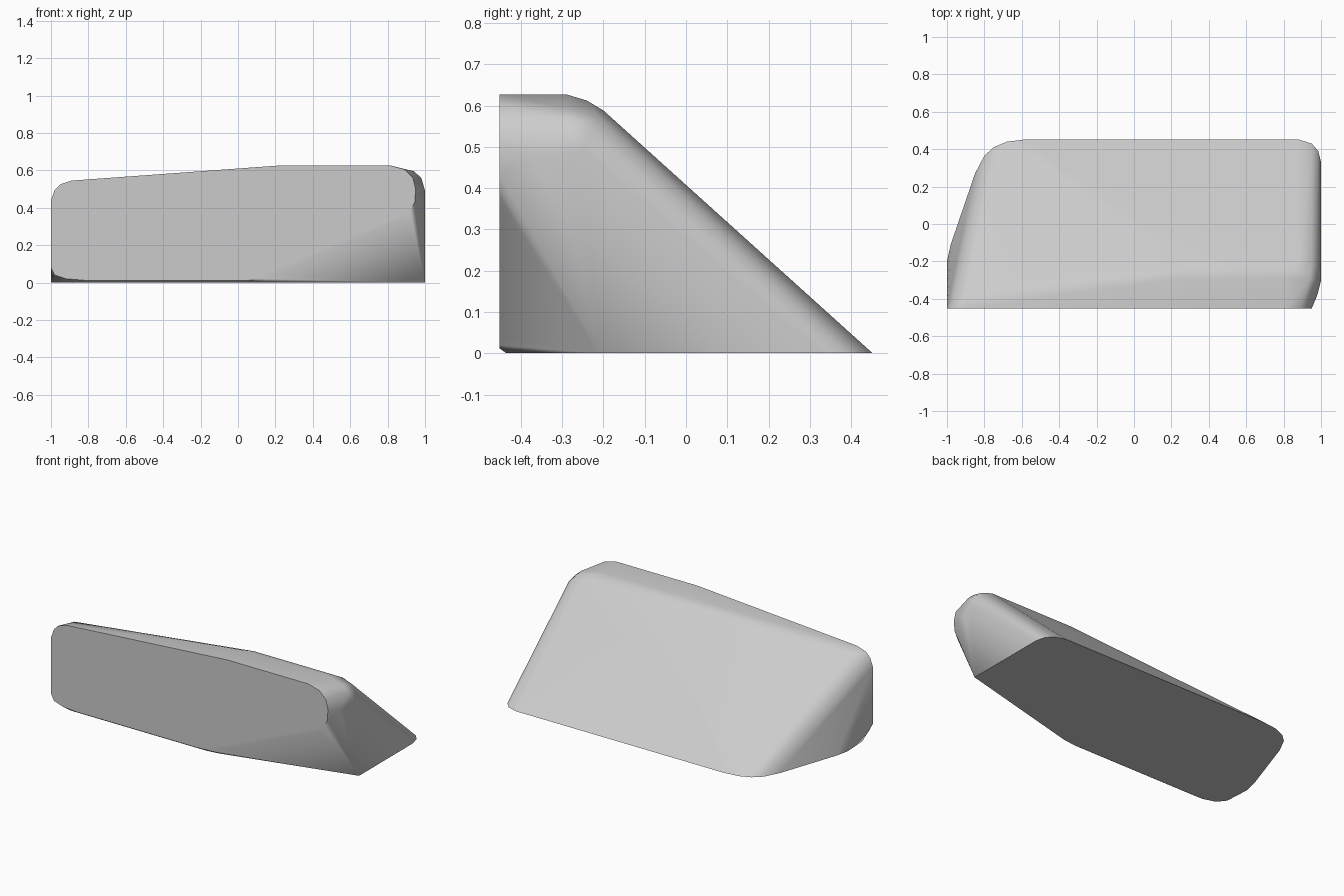
import bpy
import bmesh

cube = bpy.data.objects.get("Cube")
if cube:
    bpy.data.objects.remove(cube, do_unlink=True)

grey = bpy.data.materials.new("light_grey")
grey.use_nodes = True
colour = (0.6, 0.6, 0.6, 1)
grey.diffuse_color = colour
grey.node_tree.nodes["Principled BSDF"].inputs["Base Color"].default_value = colour

FRONT = -0.452

# Flat front face outline (x, z)
front = [(-1, 0.08), (-0.98, 0.04), (-0.92, 0.02), (-0.82, 0.012), (0.06, 0.012),
         (0.13, 0.02), (0.2, 0.045), (0.88, 0.345), (0.92, 0.38), (0.945, 0.43),
         (0.95, 0.5), (0.935, 0.56), (0.89, 0.605), (0.81, 0.627), (0.24, 0.627),
         (-0.89, 0.545), (-0.95, 0.525), (-0.98, 0.495), (-1, 0.44)]

# Flat base outline (x, y)
base = [(-1, -0.2), (-0.99, -0.36), (-0.95, -0.41), (-0.87, -0.435), (0.08, -0.435),
        (0.16, -0.425), (1, -0.21), (1, 0.33), (0.985, 0.39), (0.95, 0.43),
        (0.88, 0.452), (-0.58, 0.452), (-0.68, 0.44), (-0.75, 0.41), (-0.8, 0.365),
        (-0.85, 0.27), (-0.98, -0.11)]

# Rounded top ridge and its soft right-hand shoulder (x, y, z)
ridge = [(0.24, -0.29, 0.627), (0.81, -0.29, 0.627), (0.28, -0.24, 0.612),
         (0.85, -0.24, 0.612), (0.3, -0.2, 0.588), (0.88, -0.2, 0.588),
         (0.94, -0.29, 0.595), (0.95, -0.21, 0.57), (0.98, -0.29, 0.56),
         (0.985, -0.23, 0.54), (1, -0.25, 0.49), (1, -0.3, 0.44),
         (0.98, -0.38, 0.48), (-0.9, -0.36, 0.53)]

# The block is the convex solid wrapped round these profiles
points = [(x, FRONT, z) for x, z in front] + [(x, y, 0) for x, y in base] + ridge
bm = bmesh.new()
for p in points:
    bm.verts.new(p)
bmesh.ops.convex_hull(bm, input=bm.verts[:])
bmesh.ops.delete(bm, geom=[v for v in bm.verts if not v.link_faces], context='VERTS')
bmesh.ops.dissolve_limit(bm, angle_limit=0.02, verts=bm.verts[:], edges=bm.edges[:])
bmesh.ops.recalc_face_normals(bm, faces=bm.faces[:])

mesh = bpy.data.meshes.new("wedge_block")
bm.to_mesh(mesh)
bm.free()
mesh.materials.append(grey)
block = bpy.data.objects.new("wedge_block", mesh)
bpy.context.collection.objects.link(block)

# Smooth rounded edges, crisp rims
bpy.ops.object.select_all(action='DESELECT')
block.select_set(True)
bpy.context.view_layer.objects.active = block
bpy.ops.object.shade_smooth_by_angle(angle=0.75)
weighted = block.modifiers.new("flat_faces", 'WEIGHTED_NORMAL')
weighted.keep_sharp = True
